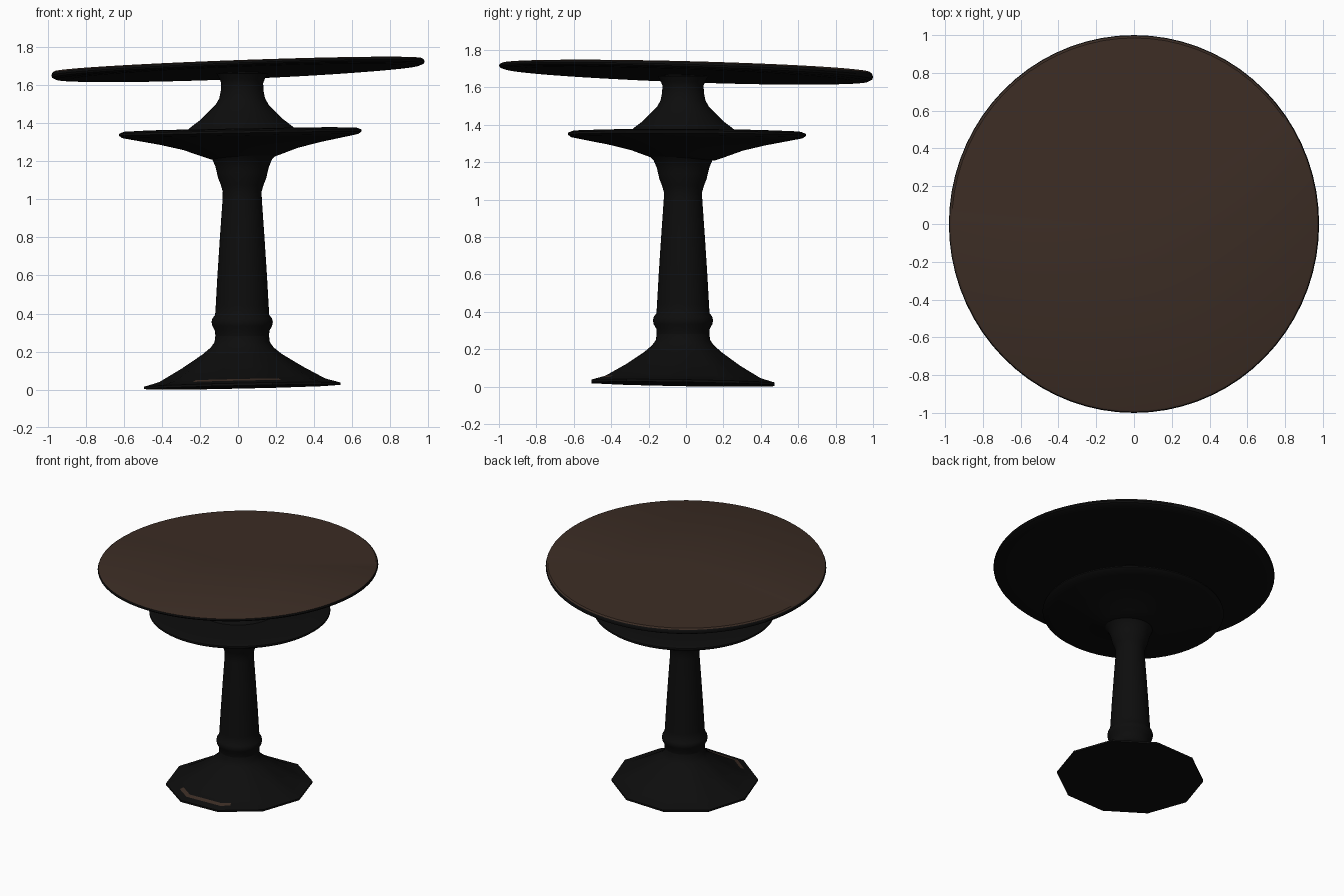
import bpy, bmesh, math

if "Cube" in bpy.data.objects:
    bpy.data.objects.remove(bpy.data.objects["Cube"])


def material(name, rgb):
    m = bpy.data.materials.new(name)
    m.diffuse_color = (*rgb, 1.0)
    m.use_nodes = True
    m.node_tree.nodes["Principled BSDF"].inputs["Base Color"].default_value = m.diffuse_color
    return m


BLACK = material("black", (0.004, 0.004, 0.004))
BROWN = material("dark brown", (0.045, 0.026, 0.018))


def lathe(name, profile, shape, segs, colour=None, angle=40):
    """Spin (r, z) pairs; shape(r, z, angle, ring) gives the final point."""
    bm = bmesh.new()
    rings = []
    for k, (r, z) in enumerate(profile):
        if r == 0:
            rings.append([bm.verts.new(shape(0, z, 0, k))])
        else:
            rings.append([bm.verts.new(shape(r, z, 2 * math.pi * i / segs, k)) for i in range(segs)])
    for a, b in zip(rings, rings[1:]):
        for i in range(segs):
            j = (i + 1) % segs
            if len(a) == 1:
                bm.faces.new((a[0], b[j], b[i]))
            elif len(b) == 1:
                bm.faces.new((a[i], a[j], b[0]))
            else:
                bm.faces.new((a[i], a[j], b[j], b[i]))
    bmesh.ops.recalc_face_normals(bm, faces=bm.faces)
    if colour:
        for f in bm.faces:
            f.material_index = colour(f)
    me = bpy.data.meshes.new(name)
    bm.to_mesh(me)
    bm.free()
    me.materials.append(BLACK)
    me.materials.append(BROWN)
    ob = bpy.data.objects.new(name, me)
    bpy.context.collection.objects.link(ob)
    bpy.ops.object.select_all(action='DESELECT')
    ob.select_set(True)
    bpy.context.view_layer.objects.active = ob
    bpy.ops.object.shade_smooth_by_angle(angle=math.radians(angle))
    return ob


CX, CY = 0.022, -0.016     # the pedestal stands slightly off centre


# Foot: ten-sided, slightly tilted rim blending into a round stem
def foot_shape(r, z, a, k):
    w = max(0.0, min(1.0, (r - 0.15) / 0.2))
    t = (a + math.pi / 10) % (math.pi / 5) - math.pi / 10
    deca = math.cos(math.pi / 10) / math.cos(math.pi / 10 - abs(t))
    r *= 1 + w * (deca - 1)
    x, y = r * math.cos(a), r * math.sin(a)
    return (x + CX, y + CY, z + w * (0.022 * x - 0.016 * y))


def foot_colour(f):
    # worn strip along the front of the rim
    c = f.calc_center_median()
    x, y = c.x - CX, c.y - CY
    a = math.degrees(math.atan2(y, x)) % 360
    return int(f.normal.z > 0.3 and 0.40 < math.hypot(x, y) < 0.465 and c.z < 0.07 and 237 < a < 294)


lathe("foot", [(0, 0.014), (0.515, 0.014), (0.515, 0.027), (0.465, 0.041), (0.435, 0.05),
               (0.32, 0.115), (0.21, 0.185), (0.165, 0.222), (0.145, 0.25), (0.14, 0.29),
               (0, 0.29)], foot_shape, 40, foot_colour, 35)


def round_shape(r, z, a, k):
    return (CX + r * math.cos(a), CY + r * math.sin(a), z)


# Column with a bulging collar low down and a flared capital
lathe("column", [(0, 0.27), (0.14, 0.27), (0.143, 0.31), (0.157, 0.335), (0.161, 0.355),
                 (0.156, 0.375), (0.142, 0.393), (0.139, 0.44), (0.13, 0.6), (0.117, 0.8),
                 (0.103, 1.0), (0.102, 1.04), (0.112, 1.075), (0.126, 1.11), (0.133, 1.14),
                 (0.14, 1.17), (0.157, 1.21), (0.18, 1.235), (0, 1.26)], round_shape, 40)


# Lower shelf: shallow bowl underside, flat top, slight tilt
def shelf_shape(r, z, a, k):
    x, y = r * math.cos(a), r * math.sin(a)
    return (x + 0.012, y + 0.005, z + 0.018 * x - 0.005 * y)


lathe("lower_shelf", [(0, 1.21), (0.155, 1.212), (0.22, 1.235), (0.30, 1.264), (0.42, 1.293),
                      (0.57, 1.322), (0.62, 1.332), (0.637, 1.345), (0.635, 1.356),
                      (0.61, 1.365), (0.5, 1.369), (0, 1.371)], shelf_shape, 64)

# Upper neck sweeping up to the table top
lathe("upper_neck", [(0, 1.35), (0.29, 1.362), (0.265, 1.382), (0.215, 1.42), (0.175, 1.46),
                     (0.14, 1.495), (0.12, 1.53), (0.112, 1.57), (0.11, 1.61), (0.118, 1.63),
                     (0.135, 1.66), (0, 1.68)], round_shape, 40)

# Table top: tilted disc whose top and underside tilt by different amounts
LOW = (1.663, 0.040, -0.036)
HIGH = (1.706, 0.036, -0.025)


def top_shape(r, t, a, k):
    x, y = 0.98 * r * math.cos(a), r * math.sin(a)
    lo, hi = (p[0] + p[1] * x + p[2] * y for p in (LOW, HIGH))
    return (x, y, lo + t * (hi - lo))


lathe("table_top", [(0, 0), (0.9, 0), (0.975, 0.08), (0.996, 0.3), (1.0, 0.55), (0.995, 0.85),
                    (0.985, 1), (0, 1)], top_shape, 72,
      lambda f: int(f.normal.z > 0.75), 35)
